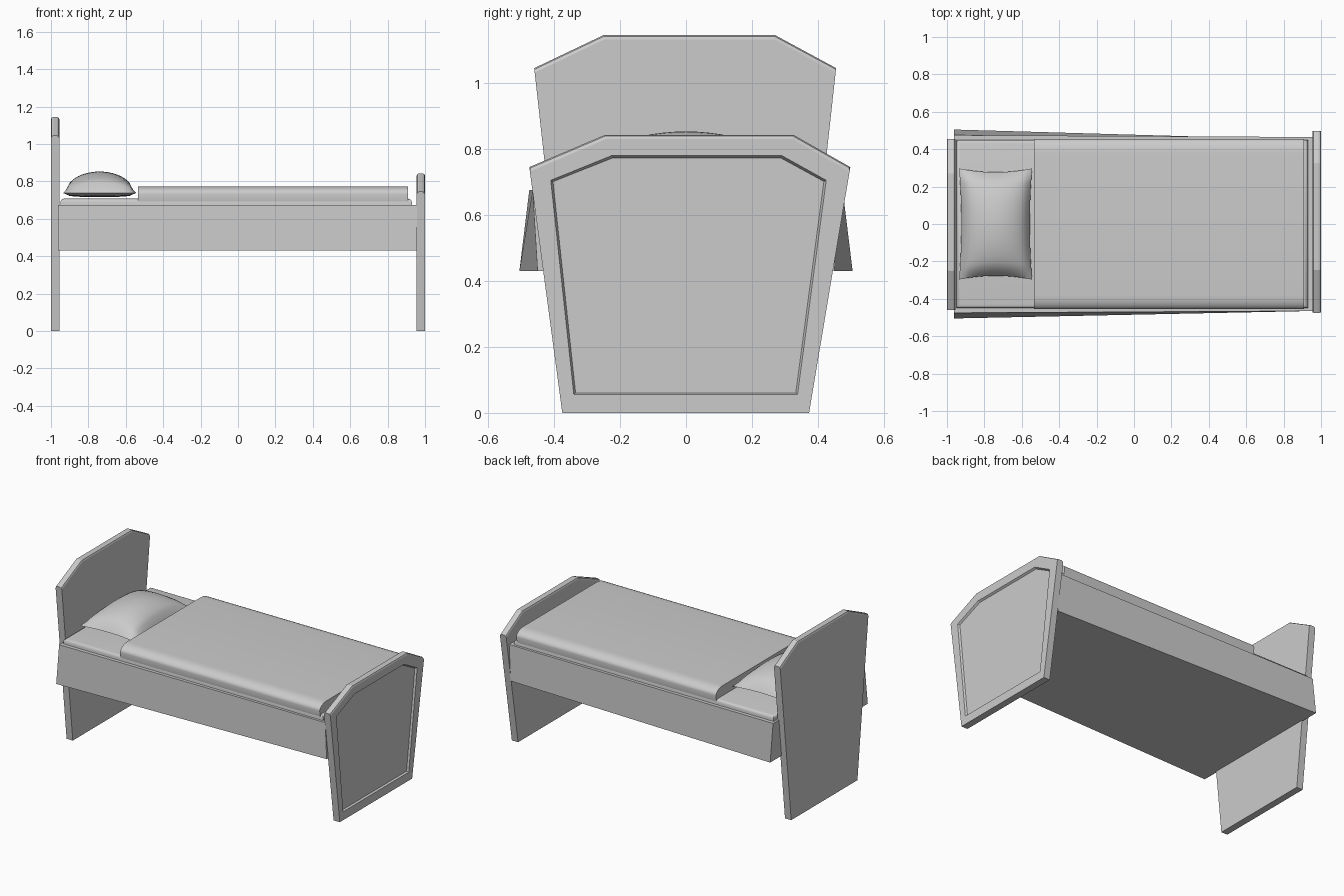
import bpy, bmesh, math
from mathutils import Vector

if "Cube" in bpy.data.objects:
    bpy.data.objects.remove(bpy.data.objects["Cube"])


def finish(bm, name, smooth=False):
    bmesh.ops.recalc_face_normals(bm, faces=bm.faces)
    me = bpy.data.meshes.new(name)
    bm.to_mesh(me)
    bm.free()
    ob = bpy.data.objects.new(name, me)
    bpy.context.collection.objects.link(ob)
    if smooth:
        bpy.ops.object.select_all(action='DESELECT')
        ob.select_set(True)
        bpy.context.view_layer.objects.active = ob
        bpy.ops.object.shade_smooth_by_angle(angle=math.radians(40))
    return ob


def prism(bm, profile, x0, x1):
    """Extrude a y-z profile along x; returns the two end faces."""
    rings = [[bm.verts.new((x, y, z)) for y, z in profile] for x in (x0, x1)]
    n = len(profile)
    for i in range(n):
        j = (i + 1) % n
        bm.faces.new((rings[0][i], rings[0][j], rings[1][j], rings[1][i]))
    return bm.faces.new(rings[0][::-1]), bm.faces.new(rings[1])


def board(name, profile, x0, x1, panel=None):
    bm = bmesh.new()
    _, outer = prism(bm, profile, x0, x1)
    ztop = profile[2][1] - 0.12
    rim = [e for e in bm.edges if all(v.co.z > ztop for v in e.verts)
           and abs(e.verts[0].co.x - e.verts[1].co.x) < 1e-5]
    if panel:
        bmesh.ops.recalc_face_normals(bm, faces=bm.faces)
        bmesh.ops.inset_individual(bm, faces=[outer], thickness=0.05)
        for v in outer.verts:
            y, z = min(panel, key=lambda p: (p[0] - v.co.y) ** 2 + (p[1] - v.co.z) ** 2)
            v.co = (x1, y, z)
        bmesh.ops.inset_individual(bm, faces=[outer], thickness=0.008, depth=-0.012)
    bmesh.ops.bevel(bm, geom=rim, offset=0.013, segments=2, profile=0.5, affect='EDGES')
    return finish(bm, name)


# Headboard and footboard with clipped corners; footboard has a recessed panel
board("headboard", [(-0.345, 0), (-0.46, 1.045), (-0.25, 1.145), (0.27, 1.145),
                    (0.455, 1.045), (0.34, 0)], -1.0, -0.955)
board("footboard", [(-0.375, 0), (-0.475, 0.745), (-0.245, 0.843), (0.325, 0.843),
                    (0.498, 0.745), (0.373, 0)], 0.955, 1.0,
      [(-0.34, 0.055), (-0.41, 0.705), (-0.225, 0.78), (0.29, 0.78),
       (0.425, 0.705), (0.338, 0.055)])

# Bed frame: flares outwards at the head and narrows to the foot
bm = bmesh.new()
prism(bm, [(-0.505, 0.43), (-0.475, 0.675), (0.475, 0.675), (0.505, 0.43)], -0.963, 0.957)
for v in bm.verts:
    if v.co.x > 0:
        v.co.y = math.copysign(0.45 if v.co.z < 0.5 else 0.465, v.co.y)
finish(bm, "bed_frame")

# Mattress
bm = bmesh.new()
bmesh.ops.create_cube(bm, size=1)
bmesh.ops.scale(bm, vec=(1.88, 0.9, 0.08), verts=bm.verts)
bmesh.ops.translate(bm, vec=(-0.01, 0, 0.668), verts=bm.verts)
top = [e for e in bm.edges if all(v.co.z > 0.67 for v in e.verts)]
bmesh.ops.bevel(bm, geom=top, offset=0.02, segments=3, profile=0.5, affect='EDGES')
finish(bm, "mattress", True)

# Blanket with rounded long sides
half = [(0.455 - r * (1 - math.cos(a)), 0.733 + 0.041 * math.sin(a))
        for r in (0.075,) for a in [math.radians(15 * k) for k in range(7)]]
half = [(0.448, 0.69)] + half
bm = bmesh.new()
prism(bm, half + [(-y, z) for y, z in reversed(half)], -0.535, 0.91)
finish(bm, "blanket", True)

# Pillow: superellipse cushion with pinched sides
bm = bmesh.new()
bmesh.ops.create_grid(bm, x_segments=16, y_segments=16, size=1)
lower = bmesh.ops.duplicate(bm, geom=bm.faces[:])["geom"]
low = {v for v in lower if isinstance(v, bmesh.types.BMVert)}
for v in bm.verts:
    u, w = v.co.x, v.co.y
    puff = max(0, (1 - u * u) * (1 - w * w))
    z = 0.738 - 0.022 * puff ** 0.25 if v in low else 0.738 + 0.115 * puff ** 0.5
    v.co = Vector((-0.74 + u * (0.195 - 0.012 * (1 - w * w)),
                   w * (0.297 - 0.02 * (1 - u * u)), z))
bmesh.ops.remove_doubles(bm, verts=bm.verts, dist=0.0005)
finish(bm, "pillow", True)
